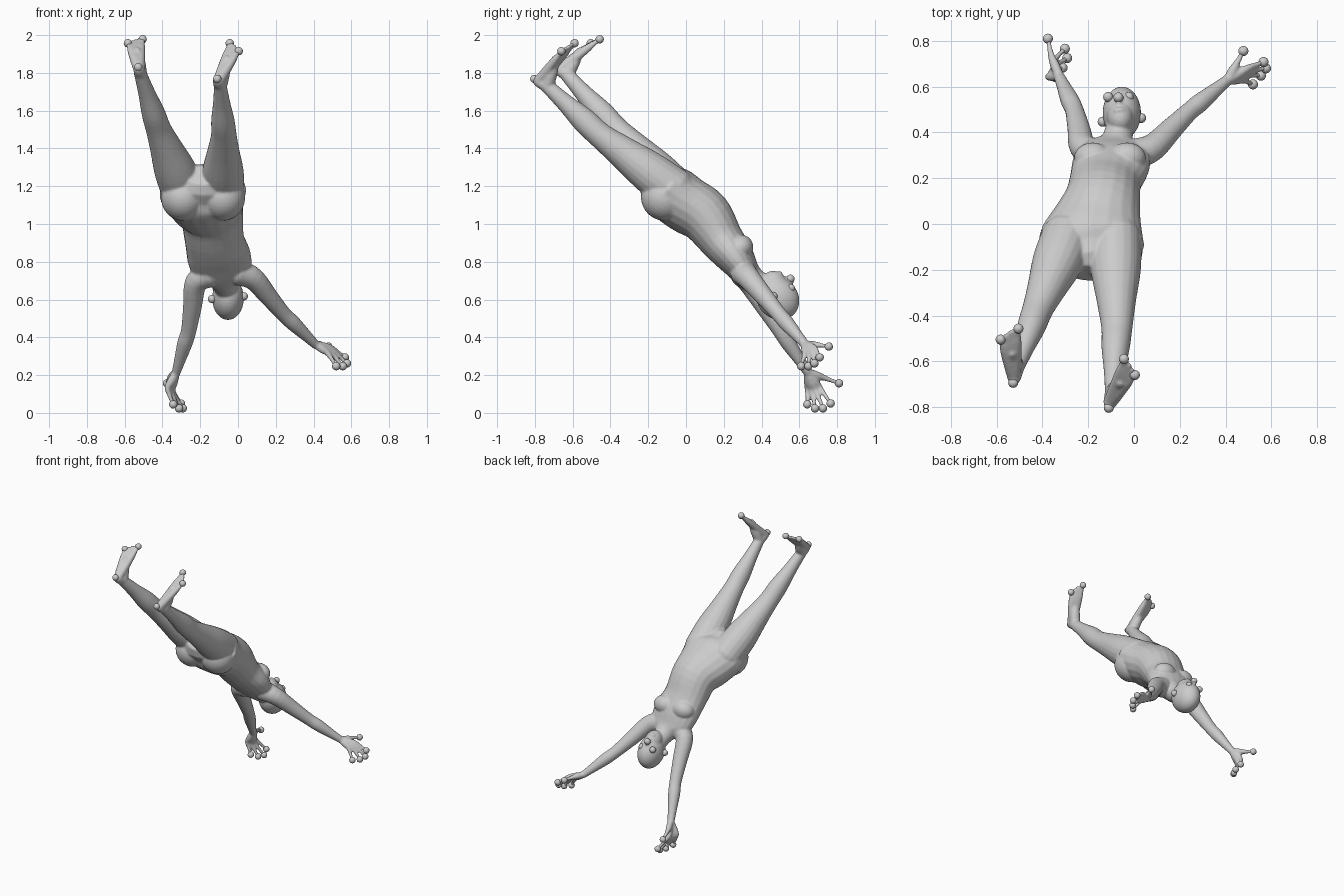
import bpy, bmesh, math
from mathutils import Vector, Matrix

if "Cube" in bpy.data.objects:
    bpy.data.objects.remove(bpy.data.objects["Cube"])

FRONT = Vector((0, 1, 1)).normalized()    # the way the chest faces
AXIS = Vector((0, 1, -1)).normalized()    # from pelvis to crown
X = Vector((1, 0, 0))
bm = bmesh.new()


def spline(rows, steps=4):
    """Catmull-Rom through rows of x, y, z, half width, half depth."""
    pts = [Vector(r) for r in rows]
    pts = [pts[0] * 2 - pts[1]] + pts + [pts[-1] * 2 - pts[-2]]
    out = []
    for i in range(1, len(pts) - 2):
        a, b, c, d = pts[i - 1:i + 3]
        for k in range(steps):
            t = k / steps
            out.append((b * 2 + (c - a) * t + (a * 2 - b * 5 + c * 4 - d) * t * t
                        + (b * 3 - a - c * 3 + d) * t ** 3) * 0.5)
    return out + [pts[-2]]


def tube(rows, ref=FRONT, n=20):
    """Closed elliptical loft with rounded ends."""
    rows = [tuple(r) if len(r) == 5 else (*r, r[3]) for r in rows]
    st = spline(rows)
    cen = [Vector(s[:3]) for s in st]
    rings = []
    for i, s in enumerate(st):
        tan = (cen[min(i + 1, len(st) - 1)] - cen[max(i - 1, 0)]).normalized()
        side = tan.cross(ref).normalized()
        deep = side.cross(tan)
        spec = [(0, 1)]
        if i == 0:
            spec = [(-.85, .5), (-.5, .85), (0, 1)]
        elif i == len(st) - 1:
            spec = [(0, 1), (.5, .85), (.85, .5)]
        for off, k in spec:
            c = cen[i] + tan * off * min(s[3], s[4])
            rings.append([bm.verts.new(c + side * s[3] * k * math.cos(a) + deep * s[4] * k * math.sin(a))
                          for a in (2 * math.pi * j / n for j in range(n))])
    for p, q in zip(rings, rings[1:]):
        for j in range(n):
            bm.faces.new((p[j], p[(j + 1) % n], q[(j + 1) % n], q[j]))
    bm.faces.new(rings[0][::-1])
    bm.faces.new(rings[-1])


def blob(c, rx, rf, ra):
    """Ellipsoid aligned with the body: sideways, frontal and axial radii."""
    m = Matrix((X * rx, FRONT * rf, AXIS * ra)).transposed().to_4x4()
    bmesh.ops.create_uvsphere(bm, u_segments=28, v_segments=18, radius=1,
                              matrix=Matrix.Translation(c) @ m)


def marker(name, c, r=0.022):
    bpy.ops.mesh.primitive_uv_sphere_add(segments=16, ring_count=10, radius=r, location=c)
    bpy.context.object.name = name
    bpy.ops.object.shade_smooth()


# torso and neck
tube([(-.185, -.13, 1.20, .19, .12), (-.185, -.08, 1.165, .232, .15), (-.165, .0, 1.105, .205, .152),
      (-.14, .10, 1.04, .168, .145), (-.125, .185, .92, .158, .12), (-.10, .26, .825, .17, .102),
      (-.085, .315, .745, .15, .078), (-.075, .36, .70, .075, .068), (-.06, .43, .65, .06, .062)])
for s in (-1, 1):
    blob((-.105 + s * .075, .288, .875), .082, .07, .066)    # breast
    blob((-.185 + s * .105, -.115, 1.14), .118, .122, .125)   # buttock

# head, jaw, nose and lips
blob((-.053, .485, .607), .084, .108, .122)
blob((-.06, .466, .682), .058, .068, .072)
blob((-.067, .545, .70), .014, .02, .03)
blob((-.065, .498, .738), .026, .012, .012)

# arms: shoulder, elbow, wrist
arms = {
    "left": ((-.222, .335, .69), (-.26, .495, .44), (-.327, .645, .215)),
    "right": ((.082, .335, .71), (.24, .49, .525), (.41, .63, .362)),
}
for s, e, w in arms.values():
    s, e, w = Vector(s), Vector(e), Vector(w)
    root = s.lerp(Vector((-.08, .27, .78)), .5)
    tube([(*root, .07), (*s, .06), (*s.lerp(e, .5), .05), (*e, .041),
          (*e.lerp(w, .3), .041), (*e.lerp(w, .7), .031), (*w, .024, .024)])

# hands: thumb, index, middle, ring, little finger tips
hands = {
    "left": (((-.376, .81, .157), (-.302, .766, .05), (-.292, .725, .024),
              (-.312, .683, .024), (-.343, .642, .045)), Vector((-.038, 0, .005))),
    "right": (((.478, .756, .351), (.566, .708, .294), (.577, .68, .262),
               (.555, .648, .247), (.52, .61, .247)), Vector((.005, .01, .016))),
}
names = ("thumb", "index", "middle", "ring", "little")
for side, (tips, bend) in hands.items():
    w = Vector(arms[side][2])
    for name, tip in zip(names, tips):
        t = Vector(tip)
        b = bend * (.2 if name == "thumb" else 1)
        tube([(*w, .021), (*(w.lerp(t, .3) + b * .6), .021), (*(w.lerp(t, .52) + b), .016),
              (*(w.lerp(t, .75) + b * .6), .0115), (*t, .010)])
        marker(f"{side}_{name}_tip", t)

# legs: hip, knee, ankle
legs = {
    "left": ((-.29, -.06, 1.175), (-.42, -.37, 1.50), (-.515, -.63, 1.79)),
    "right": ((-.082, -.06, 1.175), (-.075, -.455, 1.47), (-.093, -.735, 1.73)),
}
for h, k, a in legs.values():
    h, k, a = Vector(h), Vector(k), Vector(a)
    tube([(*h, .115, .12), (*h.lerp(k, .35), .11, .11), (*h.lerp(k, .7), .086, .086), (*k, .068, .068),
          (*k.lerp(a, .3), .062, .066), (*k.lerp(a, .65), .046, .048), (*a, .034, .037)])

# feet: heel, big toe tip, little toe tip
feet = {
    "left": ((-.528, -.694, 1.83), (-.505, -.457, 1.978), (-.583, -.505, 1.957)),
    "right": ((-.11, -.803, 1.768), (-.044, -.59, 1.957), (.004, -.66, 1.915)),
}
for side, (heel, big, little) in feet.items():
    a = Vector(legs[side][2])
    heel, big, little = Vector(heel), Vector(big), Vector(little)
    mid = heel.lerp(big.lerp(little, .4), .6)
    start = heel.lerp(a, .35)
    tube([(*a, .035), (*start, .03), (*start.lerp(heel, .4), .026)], X)
    tube([(*a, .035), (*a.lerp(mid, .5), .034), (*mid, .022)], X)
    for i in range(5):
        f = i / 4
        t = big.lerp(little, f) + (big - heel) * .035 * math.sin(math.pi * f)
        tube([(*start, .03), (*start.lerp(t, .35), .026), (*start.lerp(t, .7), .02),
              (*start.lerp(t, .88), .013), (*t, .013 if i == 0 else .009)], X)
    marker(f"{side}_heel_marker", heel)
    marker(f"{side}_big_toe_marker", big)
    marker(f"{side}_little_toe_marker", little)

# face markers
marker("nose_marker", (-.068, .553, .71))
for side, s in (("left", -1), ("right", 1)):
    marker(f"{side}_eye_marker", (-.068 + s * .045, .555, .66))
    marker(f"{side}_ear_marker", (-.053 + s * .084, .455 + s * .008, .61 + s * .007))

# fuse all body parts into one skin
bmesh.ops.recalc_face_normals(bm, faces=bm.faces)
mesh = bpy.data.meshes.new("body")
bm.to_mesh(mesh)
bm.free()
body = bpy.data.objects.new("body", mesh)
bpy.context.collection.objects.link(body)
rem = body.modifiers.new("fuse", 'REMESH')
rem.mode = 'VOXEL'
rem.voxel_size = .007
rem.use_smooth_shade = True
smo = body.modifiers.new("soften", 'SMOOTH')
smo.factor = .5
smo.iterations = 4
